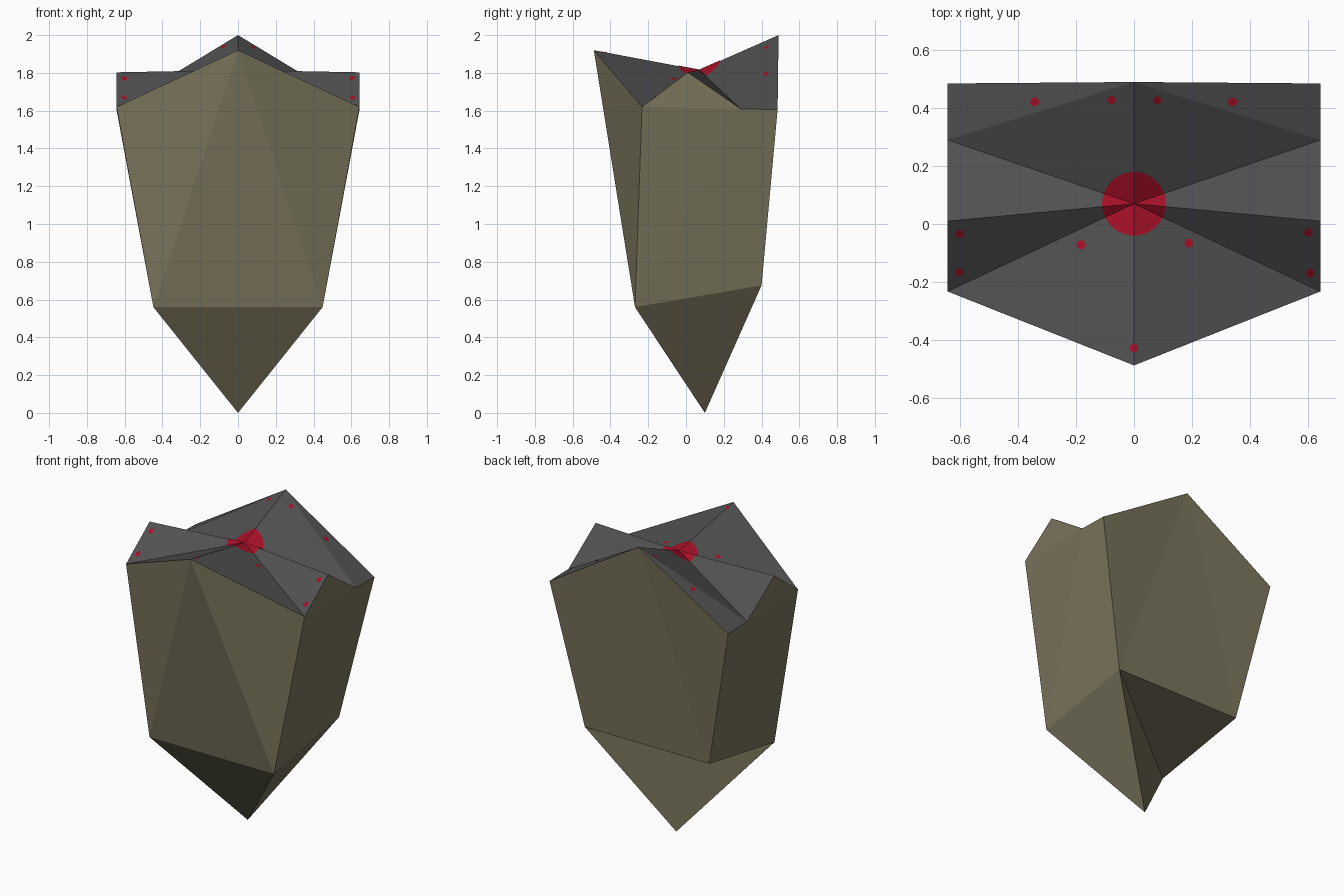
import bpy, bmesh, math
from mathutils import Vector

if "Cube" in bpy.data.objects:
    bpy.data.objects.remove(bpy.data.objects["Cube"])


def material(name, rgb):
    m = bpy.data.materials.new(name)
    m.diffuse_color = (*rgb, 1)
    m.use_nodes = True
    m.node_tree.nodes["Principled BSDF"].inputs["Base Color"].default_value = m.diffuse_color
    return m


STONE = material("olive_stone", (0.195, 0.178, 0.108))
GREY = material("dark_grey", (0.080, 0.080, 0.080))
RED = material("deep_red", (0.37, 0.005, 0.02))

# Corner points: right-hand side (R) is mirrored to the left (L)
P = {"front_peak": (0, -0.488, 1.92), "back_peak": (0, 0.49, 2.0),
     "centre": (0, 0.07, 1.815), "tip": (0, 0.10, 0)}
RIGHT = {"front": (0.643, -0.233, 1.62), "crest": (0.643, 0.01, 1.803),
         "valley": (0.643, 0.29, 1.61), "back": (0.643, 0.485, 1.605),
         "low_front": (0.448, -0.27, 0.56), "low_back": (0.448, 0.40, 0.675)}
for k, (x, y, z) in RIGHT.items():
    P[k + "R"] = (x, y, z)
    P[k + "L"] = (-x, y, z)


def both_sides(faces):
    out = []
    for f in faces:
        out.append([n + "R" if n in RIGHT else n for n in f])
        out.append([n + "L" if n in RIGHT else n for n in f])
    return out


# Walls: front, sides and back
walls = both_sides([
    ("front_peak", "low_front", "front"),
    ("front", "valley", "crest"),
    ("low_front", "valley", "front"),
    ("low_front", "low_back", "back", "valley"),
    ("low_back", "back_peak", "back"),
])
walls += [["front_peak", "low_frontL", "low_frontR"],
          ["back_peak", "low_backR", "low_backL"]]
# Lopsided spike and the floor triangle beside it
walls += [["low_frontL", "low_frontR", "tip"], ["low_frontR", "low_backR", "tip"],
          ["low_backR", "low_frontL", "tip"], ["low_backR", "low_backL", "low_frontL"]]
# Folded roof
roof = both_sides([
    ("centre", "front_peak", "front"),
    ("centre", "front", "crest"),
    ("centre", "crest", "valley"),
    ("centre", "valley", "back_peak"),
    ("valley", "back", "back_peak"),
])

bm = bmesh.new()
verts = {k: bm.verts.new(v) for k, v in P.items()}
for faces, idx in ((walls, 0), (roof, 1)):
    for f in faces:
        bm.faces.new([verts[n] for n in f]).material_index = idx
bmesh.ops.recalc_face_normals(bm, faces=bm.faces[:])
mesh = bpy.data.meshes.new("faceted_body")
bm.to_mesh(mesh)
bm.free()
mesh.materials.append(STONE)
mesh.materials.append(GREY)
bpy.context.collection.objects.link(bpy.data.objects.new("faceted_body", mesh))


def roof_height(x, y):
    """Height of the folded roof above a plan position."""
    for f in roof:
        a, b, c = (Vector(P[n]) for n in f)
        d = (b.y - c.y) * (a.x - c.x) + (c.x - b.x) * (a.y - c.y)
        u = ((b.y - c.y) * (x - c.x) + (c.x - b.x) * (y - c.y)) / d
        v = ((c.y - a.y) * (x - c.x) + (a.x - c.x) * (y - c.y)) / d
        if min(u, v, 1 - u - v) > -1e-5:
            return u * a.z + v * b.z + (1 - u - v) * c.z
    return P["centre"][2]


def spot(name, x, y, r, angles):
    """Thin red patch that follows the roof folds."""
    b = bmesh.new()
    mid = b.verts.new((x, y, roof_height(x, y) + 0.003))
    ring = []
    for t in sorted(angles):
        px, py = x + r * math.cos(t), y + r * math.sin(t)
        ring.append(b.verts.new((px, py, roof_height(px, py) + 0.003)))
    for i, v in enumerate(ring):
        b.faces.new((mid, v, ring[(i + 1) % len(ring)]))
    me = bpy.data.meshes.new(name)
    b.to_mesh(me)
    b.free()
    me.materials.append(RED)
    bpy.context.collection.objects.link(bpy.data.objects.new(name, me))


# Large centre spot, with ring points on every fold line
cx, cy, _ = P["centre"]
angles = {round(math.tau * i / 40, 4) for i in range(40)}
for n in ("frontR", "frontL", "crestR", "crestL", "valleyR", "valleyL"):
    angles.add(round(math.atan2(P[n][1] - cy, P[n][0] - cx) % math.tau, 4))
spot("centre_spot", cx, cy, 0.11, angles)

# Small dots
dots = [(-0.343, 0.422, 0.016), (0.34, 0.422, 0.016), (-0.077, 0.428, 0.015),
        (0.081, 0.427, 0.014), (-0.602, -0.035, 0.015), (0.603, -0.03, 0.015),
        (-0.603, -0.167, 0.015), (0.608, -0.17, 0.015), (-0.183, -0.071, 0.016),
        (0.189, -0.066, 0.016), (0.0, -0.428, 0.015)]
for x, y, r in dots:
    spot("small_dot", x, y, r, [math.tau * (i + 0.5) / 8 for i in range(8)])
